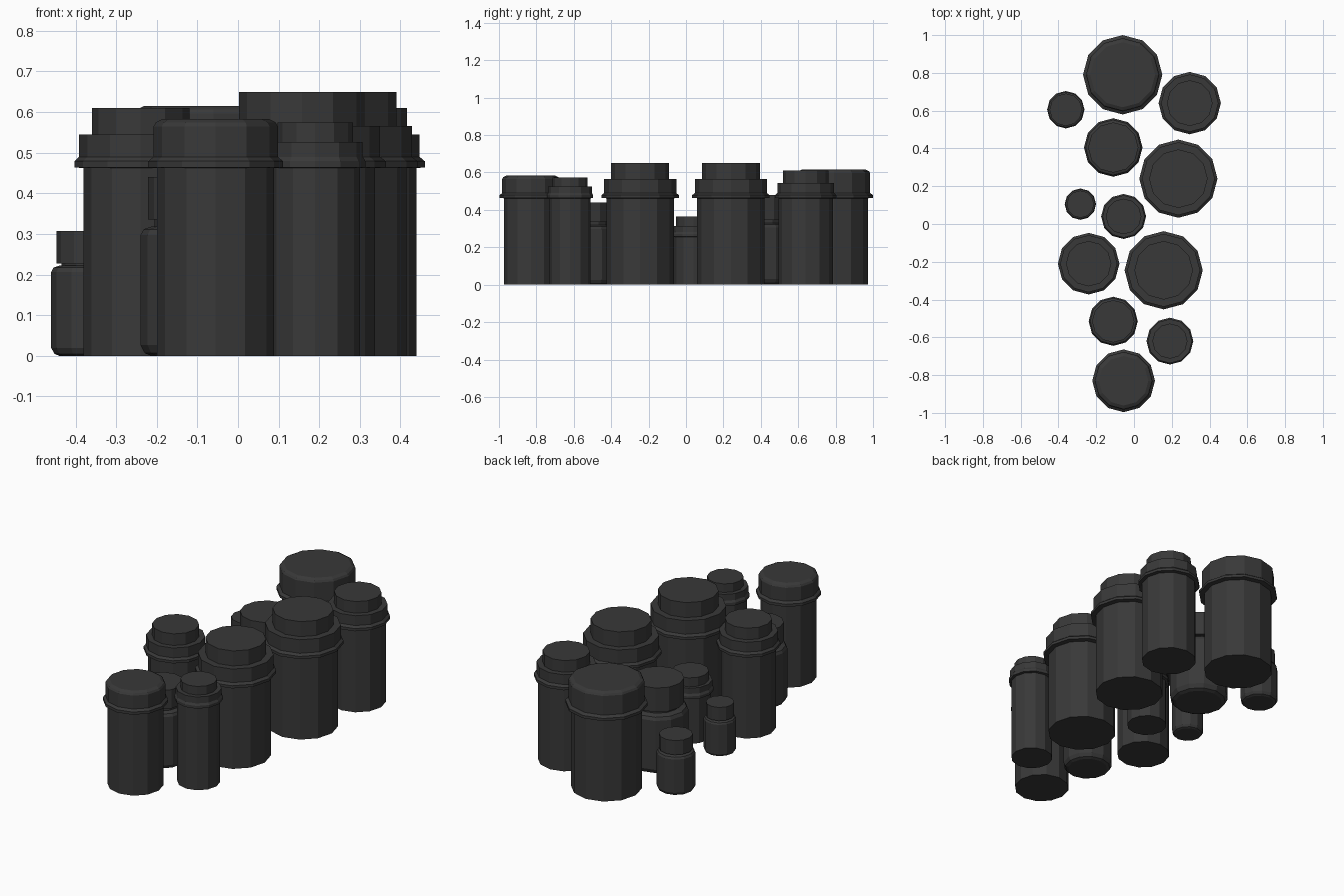
import bpy, math

if "Cube" in bpy.data.objects:
    bpy.data.objects.remove(bpy.data.objects["Cube"])

mat = bpy.data.materials.new("dark_plastic")
mat.diffuse_color = (0.04, 0.04, 0.04, 1)
mat.use_nodes = True
mat.node_tree.nodes["Principled BSDF"].inputs["Base Color"].default_value = mat.diffuse_color
SIDES = 12


def lathe(name, x, y, profile):
    """Flat-faced turned solid from (radius, height) points, capped at both ends."""
    verts, faces = [], []
    for r, z in profile:
        for i in range(SIDES):
            a = 2 * math.pi * i / SIDES
            verts.append((r * math.cos(a), r * math.sin(a), z))
    for k in range(len(profile) - 1):
        for i in range(SIDES):
            j = (i + 1) % SIDES
            a, b = k * SIDES, (k + 1) * SIDES
            faces.append((a + i, a + j, b + j, b + i))
    faces.append(tuple(reversed(range(SIDES))))
    top = (len(profile) - 1) * SIDES
    faces.append(tuple(range(top, top + SIDES)))
    mesh = bpy.data.meshes.new(name)
    mesh.from_pydata(verts, [], faces)
    mesh.materials.append(mat)
    ob = bpy.data.objects.new(name, mesh)
    ob.location = (x, y, 0)
    bpy.context.collection.objects.link(ob)


# Flanged collar shared by the tall bottles
def collar(body, lip, shoulder, z):
    return [(body, 0), (body, z), (lip, z + 0.002), (lip, z + 0.017), (shoulder, z + 0.028)]


# Stepped bottles: body, collar, shoulder and narrower cap
# x, y, body r, lip r, shoulder r, cap r, collar z, shoulder z, top z
stepped = [
    (0.295, 0.64, 0.145, 0.165, 0.152, 0.121, 0.462, 0.545, 0.610),
    (0.235, 0.24, 0.180, 0.207, 0.193, 0.155, 0.462, 0.566, 0.650),
    (0.157, -0.245, 0.180, 0.207, 0.193, 0.155, 0.462, 0.566, 0.650),
    (-0.240, -0.21, 0.140, 0.163, 0.151, 0.120, 0.462, 0.545, 0.610),
    (0.190, -0.62, 0.110, 0.124, 0.117, 0.093, 0.462, 0.526, 0.574),
    (-0.055, 0.04, 0.105, 0.119, 0.112, 0.094, 0.255, 0.315, 0.365),
]
for n, (x, y, b, l, s, c, zc, zs, zt) in enumerate(stepped, 1):
    lathe(f"stepped_bottle_{n}", x, y, collar(b, l, s, zc) + [(s, zs), (c, zs), (c, zt)])

# Wide-cap bottles: broad cap with bevelled rim
for n, (x, y, b, l, c, zt) in enumerate([
        (-0.060, 0.79, 0.182, 0.210, 0.194, 0.615),
        (-0.055, -0.83, 0.144, 0.166, 0.153, 0.583)], 1):
    lathe(f"wide_cap_bottle_{n}", x, y, collar(b, l, c, 0.462) +
          [(c, zt - 0.018), (c - 0.006, zt - 0.008), (c - 0.022, zt)])

# Jars: rounded base and shoulder, recessed neck, overhanging cap
# x, y, body r, cap r, shoulder z, cap bottom z, top z
jars = [
    (-0.361, 0.605, 0.099, 0.086, 0.222, 0.227, 0.307),
    (-0.110, 0.405, 0.155, 0.133, 0.330, 0.345, 0.480),
    (-0.284, 0.105, 0.083, 0.072, 0.195, 0.200, 0.275),
    (-0.110, -0.515, 0.130, 0.112, 0.318, 0.335, 0.440),
]
for n, (x, y, b, c, zs, zc, zt) in enumerate(jars, 1):
    d = b * 0.2
    lathe(f"jar_{n}", x, y, [
        (b - d, 0), (b - d * 0.4, d * 0.25), (b, d), (b, zs - d * 0.8),
        (b - d * 0.3, zs - d * 0.25), (b - d, zs), (c * 0.85, zs),
        (c * 0.85, zc), (c, zc), (c, zt)])
